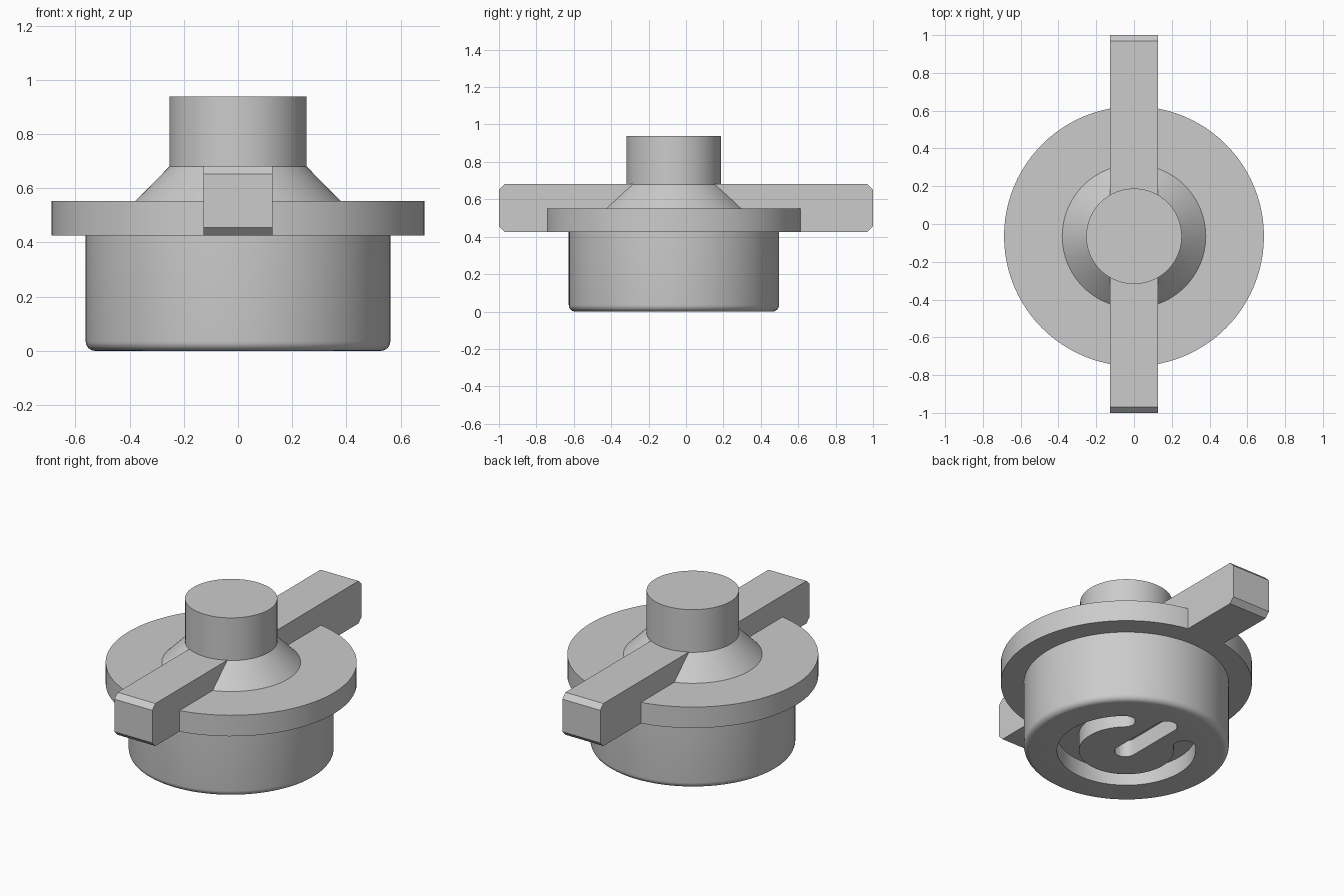
import bpy, bmesh
from math import pi, sin, cos, radians

cube = bpy.data.objects.get("Cube")
if cube:
    bpy.data.objects.remove(cube, do_unlink=True)

AXIS_Y = -0.065   # the round parts sit slightly forward of the bar's middle
SEGMENTS = 96

grey = bpy.data.materials.new("plain_grey")
grey.use_nodes = True
colour = (0.6, 0.6, 0.6, 1)
grey.diffuse_color = colour
grey.node_tree.nodes["Principled BSDF"].inputs["Base Color"].default_value = colour


def make_object(name, bm, smooth=True):
    bmesh.ops.recalc_face_normals(bm, faces=bm.faces)
    mesh = bpy.data.meshes.new(name)
    bm.to_mesh(mesh)
    bm.free()
    mesh.materials.append(grey)
    obj = bpy.data.objects.new(name, mesh)
    bpy.context.collection.objects.link(obj)
    if smooth:
        activate(obj)
        bpy.ops.object.shade_smooth_by_angle(angle=radians(30))
    return obj


def activate(obj):
    bpy.ops.object.select_all(action='DESELECT')
    obj.select_set(True)
    bpy.context.view_layer.objects.active = obj


def lathe(name, profile):
    """Spin (radius, height) points into a closed solid."""
    bm = bmesh.new()
    rings = []
    for r, z in profile:
        rings.append([bm.verts.new((r * cos(2 * pi * i / SEGMENTS),
                                    AXIS_Y + r * sin(2 * pi * i / SEGMENTS), z))
                      for i in range(SEGMENTS)])
    for low, high in zip(rings, rings[1:]):
        for i in range(SEGMENTS):
            j = (i + 1) % SEGMENTS
            bm.faces.new((low[i], low[j], high[j], high[i]))
    bm.faces.new(rings[0])
    bm.faces.new(rings[-1])
    return make_object(name, bm)


def prism(name, outline, axis, start, depth):
    """Extrude a flat outline along x or z."""
    bm = bmesh.new()
    place = {'x': lambda a, b: (start, a, b), 'z': lambda a, b: (a, b, start)}[axis]
    face = bm.faces.new([bm.verts.new(place(a, b)) for a, b in outline])
    top = bmesh.ops.extrude_face_region(bm, geom=[face])
    verts = [v for v in top["geom"] if isinstance(v, bmesh.types.BMVert)]
    bmesh.ops.translate(bm, verts=verts, vec=(depth, 0, 0) if axis == 'x' else (0, 0, depth))
    return make_object(name, bm, smooth=False)


def arc(cx, cy, r, start, end, steps):
    """Points on an arc, in degrees."""
    angles = [radians(start + (end - start) * i / steps) for i in range(steps + 1)]
    return [(cx + r * cos(a), cy + r * sin(a)) for a in angles]


# Rounded lower body
R, FILLET = 0.562, 0.035
body = lathe("lower_body", arc(R - FILLET, FILLET, FILLET, -90, 0, 6) + [(R, 0.43)])

# Slots in the underside: an open ring and a straight slot through its gap
MID, HALF, GAP = 0.32, 0.06, 42
first, last = 90 + GAP, 450 - GAP
tip = [(MID * cos(radians(a)), AXIS_Y + MID * sin(radians(a))) for a in (first, last)]
ring_outline = (arc(0, AXIS_Y, MID + HALF, first, last, 64)
                + arc(*tip[1], HALF, last, last + 180, 12)[1:]
                + arc(0, AXIS_Y, MID - HALF, last, first, 64)[1:]
                + arc(*tip[0], HALF, first + 180, first + 360, 12)[1:-1])
slot_outline = (arc(0, AXIS_Y + 0.34, HALF, 0, 180, 12)
                + arc(0, AXIS_Y - 0.01, HALF, 180, 360, 12))
for outline in (ring_outline, slot_outline):
    cutter = prism("slot_cutter", outline, 'z', -0.1, 0.2)
    cutter.hide_render = True
    cut = body.modifiers.new("slot", 'BOOLEAN')
    cut.operation = 'DIFFERENCE'
    cut.solver = 'EXACT'
    cut.object = cutter
    activate(body)
    bpy.ops.object.modifier_apply(modifier=cut.name)
    bpy.data.objects.remove(cutter, do_unlink=True)
activate(body)
bpy.ops.object.shade_smooth_by_angle(angle=radians(30))

# Flange, sloped collar and top knob
lathe("flange", [(0.688, 0.425), (0.688, 0.552)])
lathe("collar", [(0.382, 0.55), (0.253, 0.68)])
lathe("top_knob", [(0.253, 0.66), (0.253, 0.938)])

# Cross bar with chamfered ends
LOW, HIGH, C = 0.425, 0.682, 0.03
right_half = [(1 - C, LOW), (1, LOW + C), (1, HIGH - C), (1 - C, HIGH)]
bar_outline = right_half + [(-y, z) for y, z in reversed(right_half)]
prism("cross_bar", bar_outline, 'x', -0.127, 0.254)
